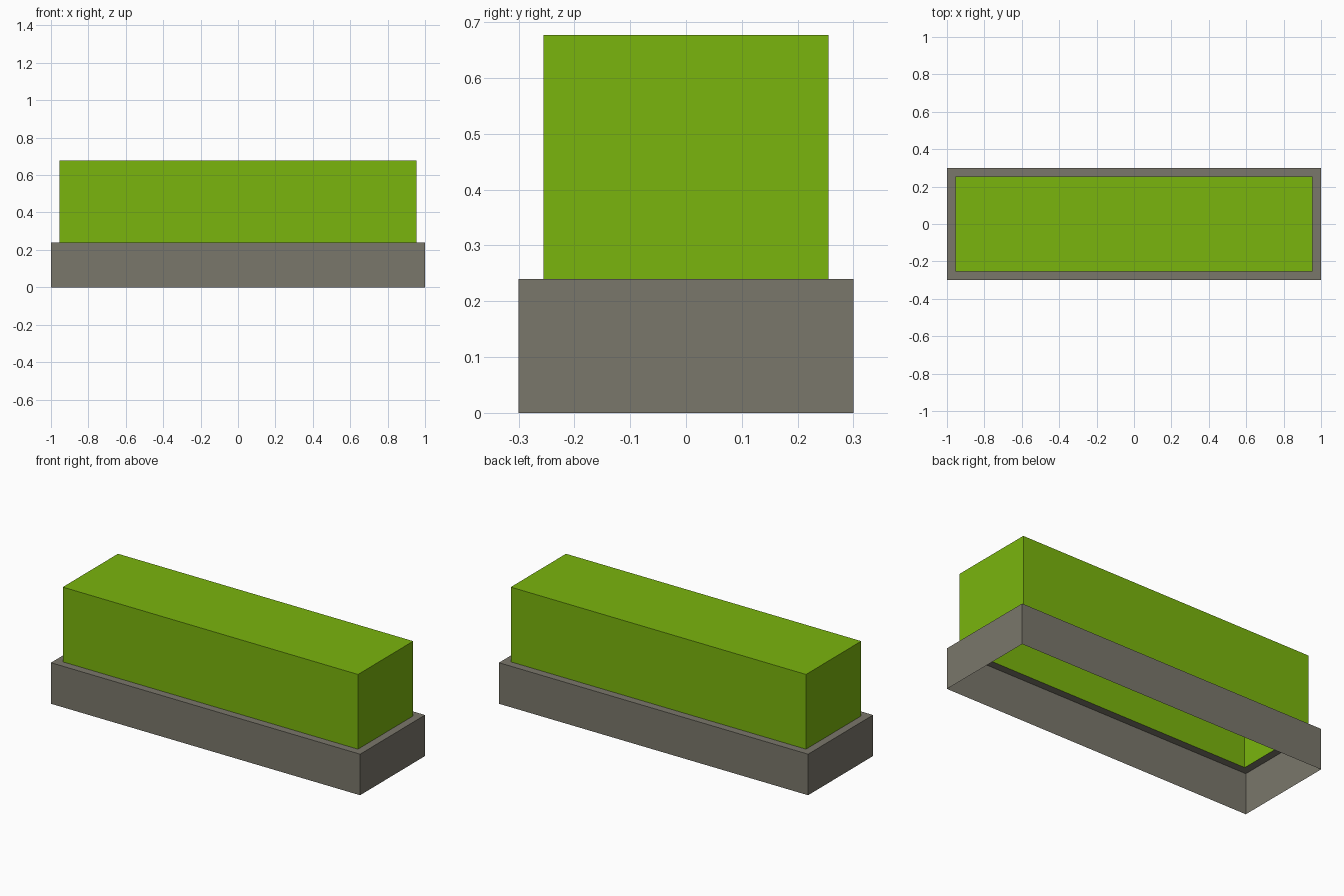
import bpy, bmesh

if "Cube" in bpy.data.objects:
    bpy.data.objects.remove(bpy.data.objects["Cube"])

INSET = 0.045
RIM_Z, TOP_Z = 0.24, 0.677


def material(name, rgb):
    m = bpy.data.materials.new(name)
    m.diffuse_color = (*rgb, 1.0)
    m.use_nodes = True
    m.node_tree.nodes["Principled BSDF"].inputs["Base Color"].default_value = m.diffuse_color
    return m


def open_box(name, hx, hy, z0, z1, mat, rim=0.0):
    """Box shell without a bottom; a rim width turns its top into a ledge."""
    bm = bmesh.new()
    bmesh.ops.create_cube(bm, size=1.0)
    for v in bm.verts:
        v.co = (v.co.x * 2 * hx, v.co.y * 2 * hy, z0 if v.co.z < 0 else z1)
    bm.normal_update()
    top = [f for f in bm.faces if f.normal.z > 0.5]
    bottom = [f for f in bm.faces if f.normal.z < -0.5]
    if rim:
        bmesh.ops.inset_region(bm, faces=top, thickness=rim, use_even_offset=True)
        bottom += top
    bmesh.ops.delete(bm, geom=bottom, context='FACES')
    mesh = bpy.data.meshes.new(name)
    bm.to_mesh(mesh)
    bm.free()
    mesh.materials.append(mat)
    ob = bpy.data.objects.new(name, mesh)
    bpy.context.collection.objects.link(ob)
    return ob


stone = material("stone_grey", (0.195, 0.184, 0.147))
leaf = material("leaf_green", (0.195, 0.462, 0.004))

# Stone planter with a narrow ledge around the hedge
open_box("planter", 1.0, 0.3, 0.0, RIM_Z, stone, rim=INSET)
# Clipped hedge rising from the ledge
open_box("hedge", 1.0 - INSET, 0.3 - INSET, RIM_Z, TOP_Z, leaf)
